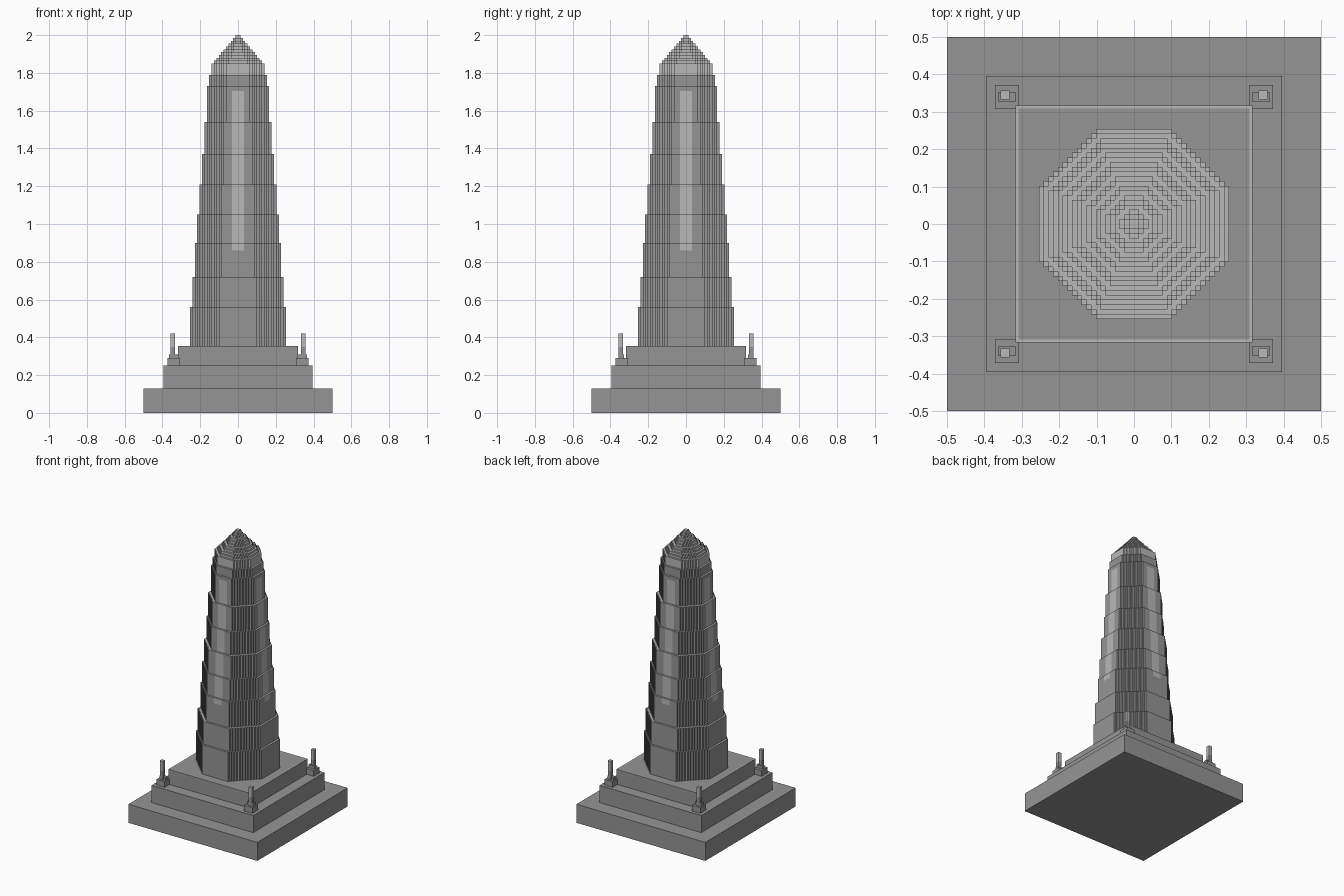
import bpy
import bmesh

if "Cube" in bpy.data.objects:
    bpy.data.objects.remove(bpy.data.objects["Cube"])

STEP = 0.0127      # stair size of the chamfered corners
STRIP = 2.4        # half width of the pale strip, in steps


def material(name, value):
    mat = bpy.data.materials.new(name)
    mat.use_nodes = True
    colour = (value, value, value, 1)
    mat.diffuse_color = colour
    mat.node_tree.nodes["Principled BSDF"].inputs["Base Color"].default_value = colour
    return mat


STONE = material("grey stone", 0.30)
PALE = material("pale stone", 0.48)


def finish(name, bm):
    bmesh.ops.recalc_face_normals(bm, faces=bm.faces)
    mesh = bpy.data.meshes.new(name)
    bm.to_mesh(mesh)
    bm.free()
    mesh.materials.append(STONE)
    mesh.materials.append(PALE)
    obj = bpy.data.objects.new(name, mesh)
    bpy.context.collection.objects.link(obj)
    return obj


def box(name, x, y, hx, hy, z0, z1, pale=False, rim=0):
    bm = bmesh.new()
    bmesh.ops.create_cube(bm, size=2)
    for v in bm.verts:
        v.co = (x + v.co.x * hx, y + v.co.y * hy, z0 if v.co.z < 0 else z1)
    for f in bm.faces:
        f.material_index = int(pale)
    if rim:
        bm.normal_update()
        top = [f for f in bm.faces if f.normal.z > 0.5]
        for f in bmesh.ops.inset_region(bm, faces=top, thickness=rim)["faces"]:
            f.material_index = 1
    return finish(name, bm)


def outline(k, strip):
    """Octagon with stair-stepped diagonals, k steps in radius."""
    a = max(1, round(0.414 * k))
    quarter = [(k, STRIP)] if strip else []
    quarter.append((k, a))
    for i in range(k - a):
        quarter += [(k - i - 1, a + i), (k - i - 1, a + i + 1)]
    if strip:
        quarter.append((STRIP, k))
    points = []
    for _ in range(4):
        points += quarter
        quarter = [(-y, x) for x, y in quarter]
    return points


def tower(name, sections, strip):
    bm = bmesh.new()
    for z0, z1, k in sections:
        base = bm.faces.new([bm.verts.new((x * STEP, y * STEP, z0))
                             for x, y in outline(k, strip)])
        ext = bmesh.ops.extrude_face_region(bm, geom=[base], use_keep_orig=True)
        for v in ext["geom"]:
            if isinstance(v, bmesh.types.BMVert):
                v.co.z = z1
    bmesh.ops.recalc_face_normals(bm, faces=bm.faces)
    for f in bm.faces:
        c = f.calc_center_median()
        centred = min(abs(c.x), abs(c.y)) < STEP / 4 and abs(f.normal.z) < 0.5
        in_strip = centred and 0.86 < c.z < 1.71
        f.material_index = int(not strip or f.normal.z > 0.5 or in_strip)
    return finish(name, bm)


# Stepped base
box("base_slab", 0, 0, 0.5, 0.5, 0, 0.13)
box("middle_tier", 0, 0, 0.395, 0.395, 0.13, 0.25)
box("upper_tier", 0, 0, 0.317, 0.317, 0.25, 0.355, rim=0.012)

# Tapering shaft, one section per radius
levels = [0.355, 0.56, 0.72, 0.86, 0.90, 1.05, 1.21, 1.37, 1.54, 1.705, 1.73, 1.79]
radii = [20, 19, 18, 18, 17, 16, 15, 14, 13, 13, 12]
tower("shaft", list(zip(levels, levels[1:], radii)), True)

# Pointed cap
cap = [(1.79, 1.85, 11)]
cap += [(1.85 + i * 0.015, 1.865 + i * 0.015, 10 - i) for i in range(10)]
tower("cap", cap, False)

# Corner posts
for sx, side in ((1, "left"), (-1, "right")):
    for sy, end in ((-1, "front"), (1, "back")):
        tag = f"{end}_{side}"
        x, y = 0.34 * sx, 0.34 * sy
        box(f"post_plinth_{tag}", x, y, 0.032, 0.032, 0.25, 0.29)
        box(f"post_foot_{tag}", x, y, 0.024, 0.012, 0.29, 0.31)
        box(f"post_stem_{tag}", 0.345 * sx, 0.345 * sy, 0.012, 0.012, 0.29, 0.35)
        box(f"post_top_{tag}", 0.345 * sx, 0.345 * sy, 0.012, 0.012, 0.35, 0.42, pale=True)
